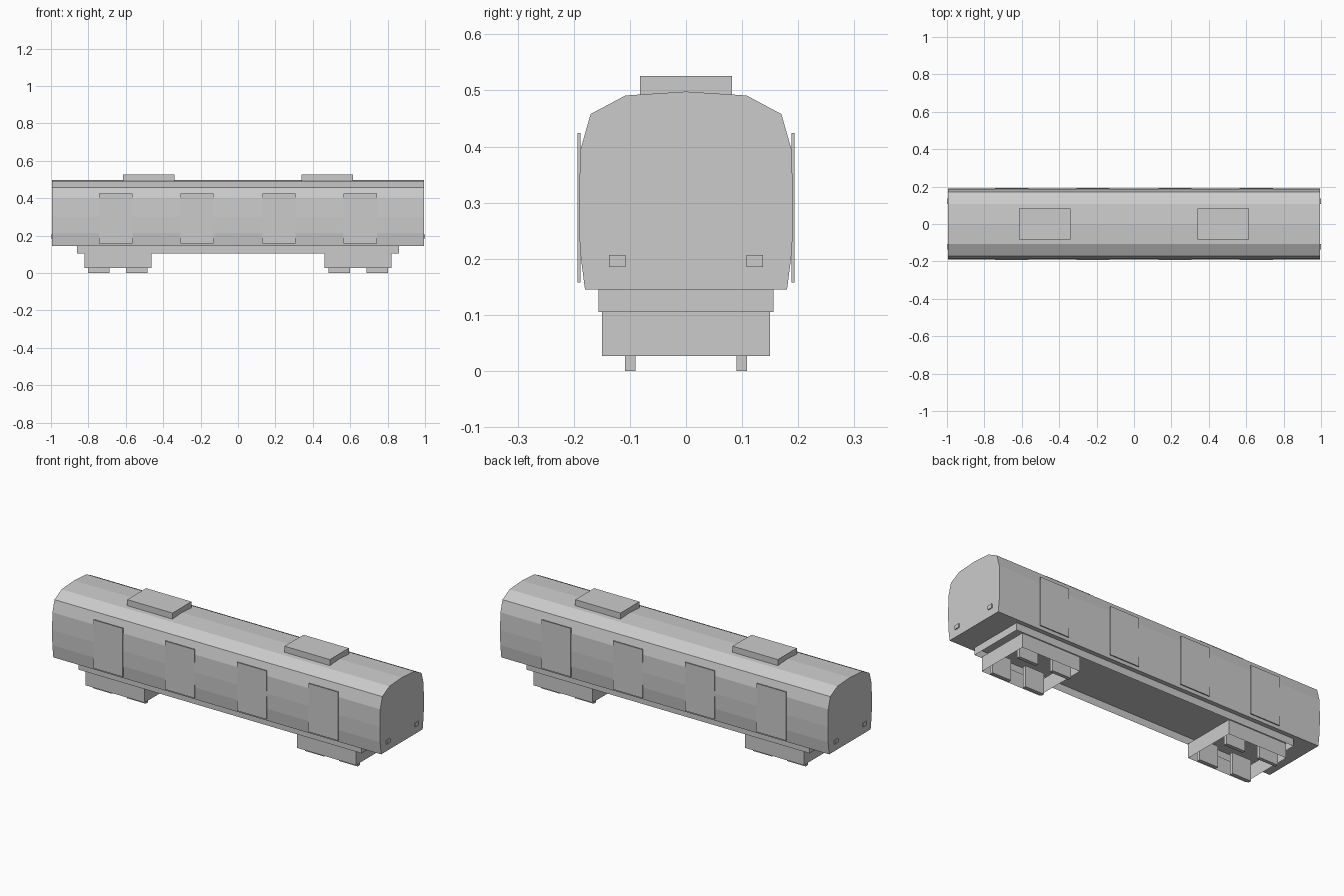
import bpy, bmesh

if "Cube" in bpy.data.objects:
    bpy.data.objects.remove(bpy.data.objects["Cube"])

grey = bpy.data.materials.new("plain grey")
grey.diffuse_color = (0.6, 0.6, 0.6, 1)
grey.use_nodes = True
grey.node_tree.nodes["Principled BSDF"].inputs["Base Color"].default_value = grey.diffuse_color


def finish(name, bm):
    mesh = bpy.data.meshes.new(name)
    bm.to_mesh(mesh)
    bm.free()
    mesh.materials.append(grey)
    ob = bpy.data.objects.new(name, mesh)
    bpy.context.collection.objects.link(ob)
    return ob


def box(name, x, y, z, hollow=False):
    """Box from (min, max) ranges; hollow leaves only the four side walls."""
    bm = bmesh.new()
    bmesh.ops.create_cube(bm, size=1)
    for v in bm.verts:
        v.co = [r[0] if c < 0 else r[1] for c, r in zip(v.co, (x, y, z))]
    if hollow:
        bm.normal_update()
        ends = [f for f in bm.faces if abs(f.normal.z) > 0.5]
        bmesh.ops.delete(bm, geom=ends, context='FACES_ONLY')
    return finish(name, bm)


# Carriage body: half section mirrored, then extruded along the length
half = [(0.18, 0.145), (0.189, 0.215), (0.191, 0.30), (0.188, 0.395),
        (0.17, 0.458), (0.108, 0.491)]
section = half + [(0, 0.498)] + [(-y, z) for y, z in reversed(half)]
bm = bmesh.new()
face = bm.faces.new([bm.verts.new((-0.995, y, z)) for y, z in section])
ext = bmesh.ops.extrude_face_region(bm, geom=[face], use_keep_orig=True)
for v in ext["geom"]:
    if isinstance(v, bmesh.types.BMVert):
        v.co.x = 0.995
bmesh.ops.recalc_face_normals(bm, faces=bm.faces)
finish("carriage_body", bm)

# Skirt under the floor, open below
box("underframe_skirt", (-0.86, 0.86), (-0.156, 0.156), (0.105, 0.146), True)

for s in (-1, 1):
    def span(a, b):
        return tuple(sorted((s * a, s * b)))

    # Roof unit and open bogie frame at each end
    box("roof_unit", span(0.34, 0.615), (-0.082, 0.082), (0.485, 0.526))
    box("bogie_frame", span(0.463, 0.82), (-0.15, 0.15), (0.027, 0.106), True)

    for side in (-1, 1):
        # Square wheels
        for x0 in (0.484, 0.688):
            box("wheel", span(x0, x0 + 0.115),
                tuple(sorted((side * 0.09, side * 0.109))), (0, 0.115))
        # End lamps
        box("end_lamp", span(0.99, 1.0),
            tuple(sorted((side * 0.108, side * 0.137))), (0.185, 0.207))
        # Sliding doors
        for x0 in (0.13, 0.565):
            box("door", span(x0, x0 + 0.178),
                tuple(sorted((side * 0.188, side * 0.1935))), (0.158, 0.424))
